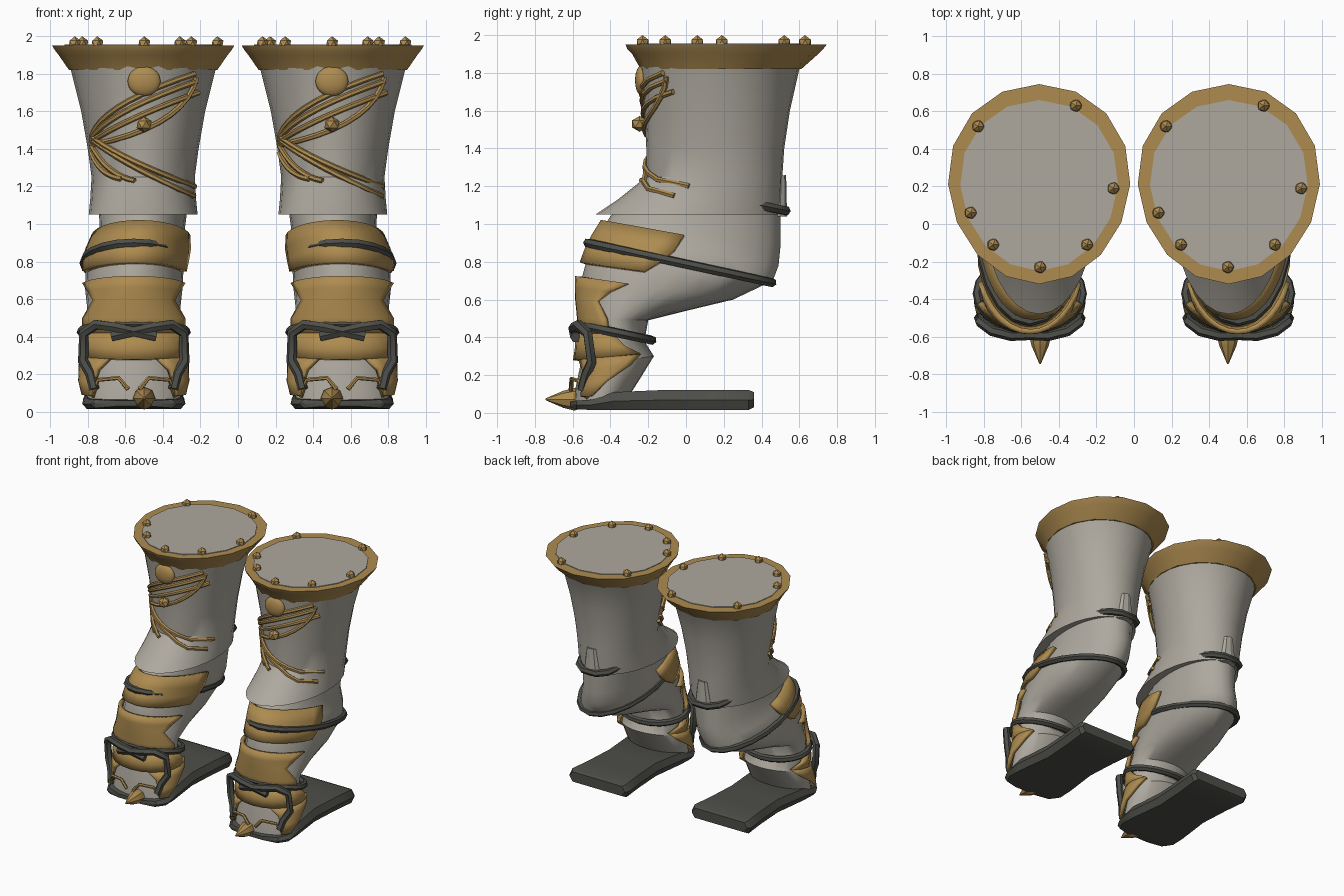
import bpy, bmesh, math
from mathutils import Vector, Matrix

if "Cube" in bpy.data.objects:
    bpy.data.objects.remove(bpy.data.objects["Cube"])


def material(name, rgb):
    m = bpy.data.materials.new(name)
    m.diffuse_color = (*rgb, 1)
    m.use_nodes = True
    m.node_tree.nodes["Principled BSDF"].inputs["Base Color"].default_value = m.diffuse_color
    return m


GREY = material("grey_leather", (0.42, 0.395, 0.345))
GOLD = material("old_gold", (0.42, 0.26, 0.08))
DARK = material("dark_strap", (0.075, 0.077, 0.066))


def finish(bm, name, mat, angle=35):
    bmesh.ops.recalc_face_normals(bm, faces=bm.faces[:])
    me = bpy.data.meshes.new(name)
    bm.to_mesh(me)
    bm.free()
    return place(me, name, mat, angle)


def place(me, name, mat, angle=35):
    ob = bpy.data.objects.new(name, me)
    bpy.context.collection.objects.link(ob)
    me.materials.clear()
    me.materials.append(mat)
    bpy.ops.object.select_all(action='DESELECT')
    ob.select_set(True)
    bpy.context.view_layer.objects.active = ob
    if angle:
        bpy.ops.object.shade_smooth_by_angle(angle=math.radians(angle))
    return ob


def ring_point(sec, a, grow=0.0, egg=0.0):
    """Point on a tilted oval; angle 0 is the front. sec = cx, yf, zf, yb, zb, hw"""
    cx, yf, zf, yb, zb, hw = sec
    c, s = math.cos(a), math.sin(a)
    length = max(abs(yb - yf), 0.01)
    t = 0.5 - 0.5 * c * (1 + 2 * grow / length)
    return Vector((cx + (hw + grow) * s * (1 - egg * c),
                   yf + (yb - yf) * t, zf + (zb - zf) * t))


def loft(name, secs, mat, n=24, egg=0.0, angle=35):
    bm = bmesh.new()
    rings = [[bm.verts.new(ring_point(s, 2 * math.pi * i / n, 0, egg)) for i in range(n)] for s in secs]
    for r, q in zip(rings, rings[1:]):
        for i in range(n):
            j = (i + 1) % n
            bm.faces.new((r[i], r[j], q[j], q[i]))
    bm.faces.new(rings[0])
    bm.faces.new(rings[-1])
    return finish(bm, name, mat, angle)


def tube(name, pts, r, mat, cyclic=False, res=1):
    cu = bpy.data.curves.new(name, 'CURVE')
    cu.dimensions = '3D'
    cu.bevel_depth, cu.bevel_resolution, cu.use_fill_caps = r, res, True
    sp = cu.splines.new('POLY')
    sp.points.add(len(pts) - 1)
    for p, co in zip(sp.points, pts):
        p.co = (*co, 1)
    sp.use_cyclic_u = cyclic
    tmp = bpy.data.objects.new(name, cu)
    bpy.context.collection.objects.link(tmp)
    me = bpy.data.meshes.new_from_object(tmp.evaluated_get(bpy.context.evaluated_depsgraph_get()))
    bpy.data.objects.remove(tmp)
    return place(me, name, mat, 50)


def stud(name, loc, scale, mat=GOLD, sub=1):
    bm = bmesh.new()
    bmesh.ops.create_icosphere(bm, subdivisions=sub, radius=1,
                               matrix=Matrix.Translation(loc) @ Matrix.Diagonal((*scale, 1)))
    return finish(bm, name, mat, 0 if sub == 1 else 40)


# Section tables: front y, front z, back y, back z, half width, outward shift
LEG = [(-.20, 1.23, .50, 1.22, .25, .50), (-.40, 1.04, .50, .88, .225, .51),
       (-.46, .95, .49, .78, .25, .53), (-.52, .83, .46, .70, .26, .55),
       (-.55, .72, .25, .60, .26, .555), (-.55, .60, .0, .54, .25, .555),
       (-.54, .50, -.20, .49, .25, .555), (-.54, .38, -.22, .38, .24, .555),
       (-.56, .25, -.17, .30, .25, .555), (-.585, .13, -.25, .17, .255, .555),
       (-.59, .04, -.32, .06, .25, .555)]
SHAFT = [(1.05, -.48, .50, .29), (1.13, -.36, .505, .282), (1.25, -.21, .51, .275),
         (1.4, -.21, .52, .295), (1.6, -.22, .55, .33), (1.82, -.24, .60, .385),
         (1.94, -.26, .67, .42)]


def leg_section(z, s):
    for a, b in zip(LEG, LEG[1:]):
        if b[1] <= z <= a[1]:
            t = (a[1] - z) / (a[1] - b[1])
            v = [p + (q - p) * t for p, q in zip(a, b)]
            return (s * v[5], *v[:5])


def plate(name, s, rows, grow):
    """Curved armour on the leg: rows of front z, inner angle, outer angle; both sides."""
    bm = bmesh.new()
    n = 7
    for side in (-1, 1):
        grid = [[bm.verts.new(ring_point(leg_section(z, s), side * math.radians(a0 + (a1 - a0) * i / n), grow))
                 for i in range(n + 1)] for z, a0, a1 in rows]
        for r, q in zip(grid, grid[1:]):
            for i in range(n):
                bm.faces.new((r[i], r[i + 1], q[i + 1], q[i]))
    bmesh.ops.remove_doubles(bm, verts=bm.verts[:], dist=0.0005)
    ob = finish(bm, name, GOLD, 40)
    mod = ob.modifiers.new("thickness", 'SOLIDIFY')
    mod.thickness, mod.offset = 0.03, 0


def on_shaft(cx, x, z):
    """Put a point on the front half of the shaft."""
    for a, b in zip(SHAFT, SHAFT[1:]):
        if a[0] <= z <= b[0]:
            t = (z - a[0]) / (b[0] - a[0])
            yf, yb, hw = [p + (q - p) * t for p, q in zip(a[1:], b[1:])]
            k = max(-1, min(1, x / hw))
            return (cx + x, (yf + yb) / 2 - (yb - yf) / 2 * math.sqrt(1 - k * k) - .008, z)


def bezier(p, q, r, n=9):
    return [tuple((1 - t) ** 2 * a + 2 * t * (1 - t) * b + t * t * c for a, b, c in zip(p, q, r))
            for t in [i / n for i in range(n + 1)]]


STRANDS = [((-.28, 1.47), (-.22, 1.64), (.27, 1.80)), ((-.28, 1.46), (-.18, 1.60), (.28, 1.76)),
           ((-.28, 1.44), (-.10, 1.56), (.29, 1.70)), ((-.28, 1.42), (.22, 1.52), (.28, 1.78)),
           ((-.28, 1.47), (-.16, 1.36), (.27, 1.20)), ((-.28, 1.45), (-.12, 1.32), (.265, 1.15)),
           ((-.28, 1.42), (-.2, 1.26), (-.05, 1.23)), ((-.28, 1.38), (-.24, 1.26), (-.12, 1.24))]
CROWN = [(-.33, .52), (.19, .63), (.39, .19), (.25, -.11), (0, -.23), (-.25, -.11), (-.37, .06)]


def boot(tag, s):
    cx = s * .505
    # Shaft with flared hem, and the bent lower leg
    loft(tag + "_shaft", [(cx, yf, z, yb, z, hw) for z, yf, yb, hw in SHAFT], GREY, 28, .05)
    loft(tag + "_leg", [(s * v[5], *v[:5]) for v in LEG], GREY, 24)
    # Gold rim around the top, with an inset grey cap
    rim = [(1.82, -.24, .61, .395), (1.90, -.285, .70, .45), (1.925, -.31, .725, .47), (1.95, -.32, .745, .485)]
    loft(tag + "_rim", [(cx, yf, z, yb, z, hw) for z, yf, yb, hw in rim], GOLD, 16, .06)
    loft(tag + "_cap", [(cx, -.25, 1.94, .66, 1.94, .42), (cx, -.25, 1.955, .66, 1.955, .42)], GREY, 16, .06)
    for x, y in CROWN:
        stud(tag + "_rim_stud", (s * .5 + x, y, 1.957), (.036, .036, .043))
    # Front buttons and gold cords
    stud(tag + "_button", (s * .5, -.235, 1.76), (.088, .035, .08), GOLD, 3)
    stud(tag + "_small_button", (s * .5, -.245, 1.53), (.045, .048, .042))
    for p, q, r in STRANDS:
        tube(tag + "_cord", [on_shaft(s * .5, x, z) for x, z in bezier(p, q, r)], .015, GOLD)
    # Shin and foot armour
    plate(tag + "_knee_plate", s, [(1.01, 0, 84), (.93, 0, 82), (.86, 0, 78), (.79, 0, 72)], .018)
    plate(tag + "_shin_plate", s, [(.72, 0, 68), (.66, 0, 58), (.60, 0, 50), (.50, 0, 75), (.42, 0, 80)], .022)
    plate(tag + "_foot_plate", s, [(.42, 0, 88), (.34, 0, 105), (.28, 0, 125)], .028)
    plate(tag + "_ankle_plate", s, [(.28, 28, 125), (.22, 42, 112), (.15, 48, 88), (.08, 52, 70)], .028)
    # Straps around calf and ankle
    for part, sec in (("calf_strap", (s * .555, -.52, .90, .455, .69, .265)),
                      ("ankle_strap", (s * .555, -.56, .465, -.18, .385, .28))):
        tube(tag + "_" + part, [ring_point(sec, 2 * math.pi * i / 20) for i in range(20)], .025, DARK, True)
    # Crossed straps hanging over the foot
    for d in (-1, 1):
        path = [(-.12, -.585, .40), (.1, -.595, .45), (.2, -.57, .465), (.265, -.52, .42),
                (.27, -.50, .27), (.23, -.53, .20), (.21, -.55, .12)]
        tube(tag + "_foot_strap", [(s * .555 + d * x, y, z) for x, y, z in path], .028, DARK)
        arch = [(.22, -.52, .08), (.19, -.57, .17), (.08, -.605, .18), (.03, -.61, .12)]
        tube(tag + "_toe_trim", [(s * .555 + d * x, y, z) for x, y, z in arch], .012, GOLD)
    # Back buckle: short bar and tab
    bar = [(-.17, .38, 1.10), (-.13, .48, 1.08), (-.06, .53, 1.07), (.06, .53, 1.07), (.13, .48, 1.08), (.17, .38, 1.10)]
    tube(tag + "_back_bar", [(cx + x, y, z) for x, y, z in bar], .026, DARK)
    loft(tag + "_back_tab", [(cx, .46, 1.04, .535, 1.04, .075), (cx, .48, 1.25, .53, 1.26, .04)], GREY, 8, 0, 20)
    # Sole: slab with thin rounded front; y, bottom, top, half width
    bm = bmesh.new()
    rings = []
    for y, z0, z1, w in [(-.615, .03, .06, .12), (-.58, .02, .065, .23), (-.5, .015, .07, .275),
                         (-.38, .015, .11, .27), (-.1, .015, .122, .235), (.15, .015, .122, .25),
                         (.33, .015, .122, .27), (.36, .03, .11, .25)]:
        m, e = (z0 + z1) / 2, w - .025
        rings.append([bm.verts.new((s * .555 + x, y, z)) for x, z in
                      ((-w, m), (-e, z0), (e, z0), (w, m), (e, z1), (-e, z1))])
    for r, q in zip(rings, rings[1:]):
        for i in range(6):
            bm.faces.new((r[i], r[(i + 1) % 6], q[(i + 1) % 6], q[i]))
    bm.faces.new(rings[0])
    bm.faces.new(rings[-1])
    finish(bm, tag + "_sole", DARK, 40)
    # Toe spike
    loft_spike(tag + "_toe_spike", s * .5)


def loft_spike(name, x):
    bm = bmesh.new()
    rings = [[bm.verts.new((x + r * math.cos(a), y, .072 + r * math.sin(a)))
              for a in [math.pi / 4 * i for i in range(8)]]
             for y, r in ((-.5, .03), (-.59, .06), (-.65, .045), (-.745, .004))]
    for r, q in zip(rings, rings[1:]):
        for i in range(8):
            bm.faces.new((r[i], r[(i + 1) % 8], q[(i + 1) % 8], q[i]))
    bm.faces.new(rings[0])
    bm.faces.new(rings[-1])
    finish(bm, name, GOLD)


boot("left", -1)
boot("right", 1)
